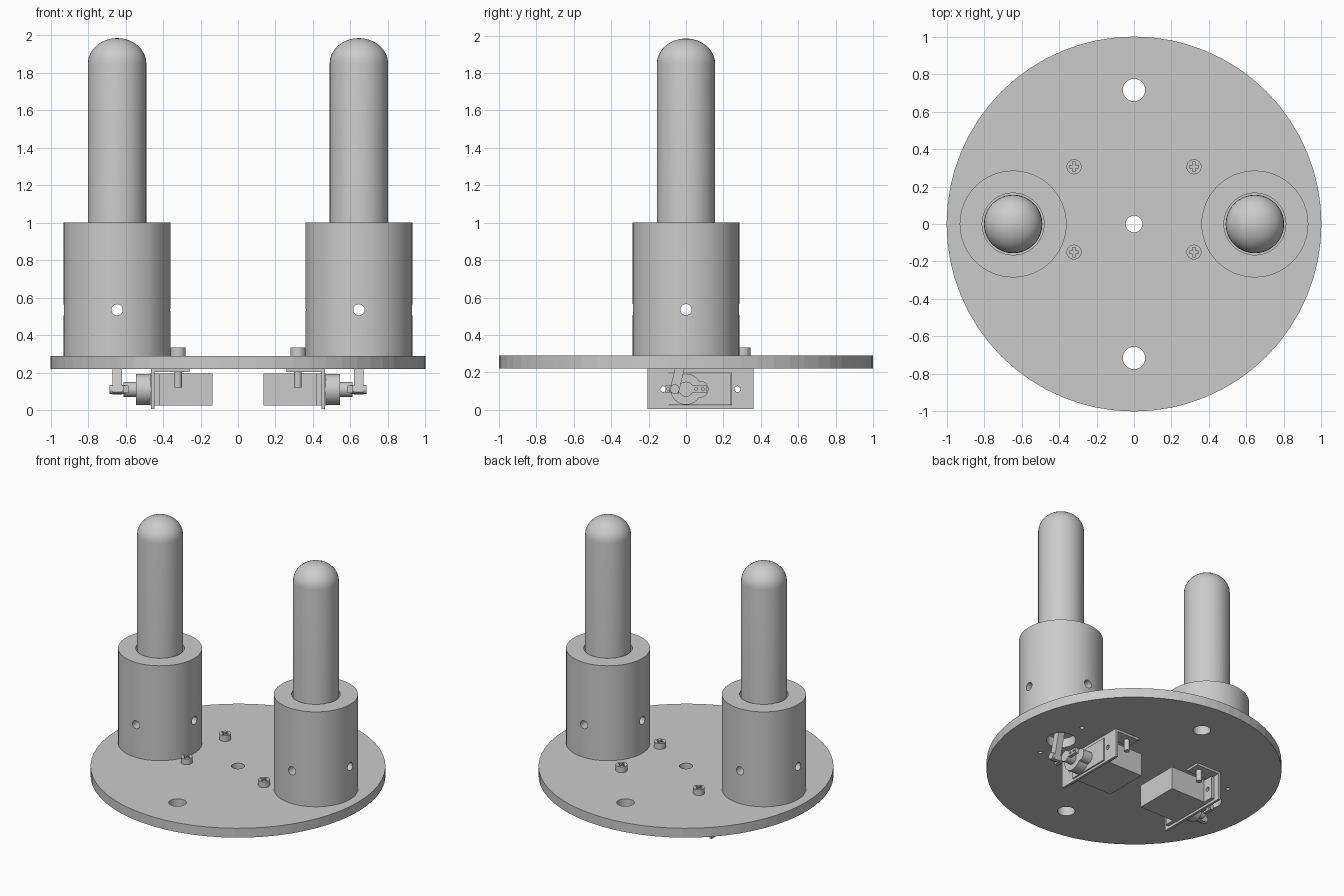
import bpy, bmesh, math
from mathutils import Matrix, Vector

if "Cube" in bpy.data.objects:
    bpy.data.objects.remove(bpy.data.objects["Cube"])

PX = 0.645   # pin axis
SZ = 0.11    # servo shaft height


def finish(bm, name, smooth=False):
    me = bpy.data.meshes.new(name)
    bmesh.ops.recalc_face_normals(bm, faces=bm.faces)
    bm.to_mesh(me)
    bm.free()
    ob = bpy.data.objects.new(name, me)
    bpy.context.collection.objects.link(ob)
    if smooth:
        shade(ob)
    return ob


def select(ob):
    bpy.ops.object.select_all(action='DESELECT')
    ob.select_set(True)
    bpy.context.view_layer.objects.active = ob


def shade(ob):
    select(ob)
    bpy.ops.object.shade_smooth_by_angle(angle=math.radians(35))


def box(name, x, y, z):
    bm = bmesh.new()
    c = Vector(((x[0] + x[1]) / 2, (y[0] + y[1]) / 2, (z[0] + z[1]) / 2))
    size = (x[1] - x[0], y[1] - y[0], z[1] - z[0])
    bmesh.ops.create_cube(bm, size=1, matrix=Matrix.Translation(c) @ Matrix.Diagonal((*size, 1)))
    return finish(bm, name)


def rod(name, a, b, r, seg=24, smooth=True):
    a, b = Vector(a), Vector(b)
    d = b - a
    m = Matrix.Translation((a + b) / 2) @ d.to_track_quat('Z', 'Y').to_matrix().to_4x4()
    bm = bmesh.new()
    bmesh.ops.create_cone(bm, cap_ends=True, segments=seg, radius1=r, radius2=r, depth=d.length, matrix=m)
    return finish(bm, name, smooth)


def cut(ob, cutters):
    select(ob)
    for c in cutters:
        mod = ob.modifiers.new("cut", 'BOOLEAN')
        mod.operation, mod.solver, mod.object = 'DIFFERENCE', 'EXACT', c
        bpy.ops.object.modifier_apply(modifier=mod.name)
        bpy.data.objects.remove(c)


def vhole(x, y, r, z0, z1, seg=24):
    return rod("cutter", (x, y, z0), (x, y, z1), r, seg, False)


def cross_holes():
    return [rod("cutter", (PX, -.5, .535), (PX, .5, .535), .03, 20, False),
            rod("cutter", (PX - .5, 0, .535), (PX + .5, 0, .535), .03, 20, False)]


# base disc with its holes
disc = rod("base_disc", (0, 0, .22), (0, 0, .29), 1, 64, False)
holes = [(0, .715, .06), (0, -.715, .06), (0, 0, .045)]
for s in (1, -1):
    holes += [(s * PX, 0, .1), (s * PX, .22, .015), (s * PX, -.22, .015)]
cut(disc, [vhole(x, y, r, .1, .4) for x, y, r in holes])

pair = []   # parts built on +x and mirrored

# guide sleeve
sleeve = rod("guide_sleeve", (PX, 0, .29), (PX, 0, 1.0), .285, 64, False)
cut(sleeve, [vhole(PX, 0, .165, .2, 1.1, 48)] + cross_holes())
shade(sleeve)
pair.append(sleeve)

# round-nosed pin, lathed
bm = bmesh.new()
R, top = .156, 1.985
prof = [(0, .32), (R, .32), (R, top - R + .02)]
prof += [(R * math.cos(t), top - R + .02 + (R - .02) * math.sin(t))
         for t in [math.pi / 2 * i / 8 for i in range(1, 8)]] + [(0, top)]
vs = [bm.verts.new((PX + r, 0, z)) for r, z in prof]
edges = [bm.edges.new(p) for p in zip(vs, vs[1:])]
bmesh.ops.spin(bm, geom=vs + edges, cent=(PX, 0, 0), axis=(0, 0, 1), angle=math.tau, steps=40)
bmesh.ops.remove_doubles(bm, verts=bm.verts, dist=1e-4)
pin = finish(bm, "locking_pin")
cut(pin, cross_holes())
shade(pin)
pair.append(pin)

# bracket plate with servo window, and screw tabs
plate = box("servo_bracket", (.445, .463), (-.205, .36), (.005, .22))
cut(plate, [rod("cutter", (.4, y, SZ), (.5, y, SZ), .016, 16, False) for y in (-.122, .275)]
    + [box("cutter", (.4, .5), (-.092, .242), (.022, .198))])
pair.append(plate)
for n, y in (("near", (-.205, -.095)), ("far", (.25, .36))):
    pair.append(box("bracket_tab_" + n, (.26, .445), y, (.203, .22)))

# servo: body, ears, gear housing, shaft
pair.append(box("servo_body", (.135, .47), (-.09, .24), (.025, .195)))
pair.append(box("servo_ear_near", (.42, .445), (-.165, -.09), (.025, .195)))
pair.append(box("servo_ear_far", (.42, .445), (.24, .315), (.025, .195)))
for ear in pair[-2:]:
    y = -.122 if "near" in ear.name else .275
    cut(ear, [rod("cutter", (.4, y, SZ), (.5, y, SZ), .016, 16, False)])
pair.append(rod("gear_housing", (.46, 0, SZ), (.545, 0, SZ), .083, 32))
pair.append(rod("idler_housing", (.46, .075, SZ), (.545, .075, SZ), .045, 24))
pair.append(rod("servo_shaft", (.54, 0, SZ), (.61, 0, SZ), .04, 24))

# horn arm, its pivot and the link up to the pin
horn = box("servo_horn", (.585, .61), (-.11, .11), (.09, .13))
cut(horn, [rod("cutter", (.55, y, SZ), (.65, y, SZ), .008, 12, False) for y in (-.095, .055, .09)])
pair.append(horn)
pair.append(rod("link_pivot", (.6, -.06, SZ), (.685, -.06, SZ), .025, 20))
bm = bmesh.new()
a, b = Vector((PX, -.065, .09)), Vector((PX, 0, .36))
q = (b - a).to_track_quat('Z', 'Y').to_matrix().to_4x4()
bmesh.ops.create_cube(bm, size=1, matrix=Matrix.Translation((a + b) / 2) @ q
                      @ Matrix.Diagonal((.05, .05, (b - a).length, 1)))
pair.append(finish(bm, "lift_link"))

# cross-head screws
for n, y in (("near", -.15), ("far", .305)):
    head = rod("screw_head_" + n, (.32, y, .29), (.32, y, .333), .04, 24, False)
    cut(head, [box("cutter", (.295, .345), (y - .007, y + .007), (.31, .4)),
               box("cutter", (.313, .327), (y - .025, y + .025), (.31, .4))])
    pair.append(head)
    pair.append(rod("screw_shank_" + n, (.32, y, .12), (.32, y, .225), .02, 16))

for ob in pair:
    m = ob.modifiers.new("mirror", 'MIRROR')
    m.use_axis[0] = True
    m.use_mirror_merge = False
